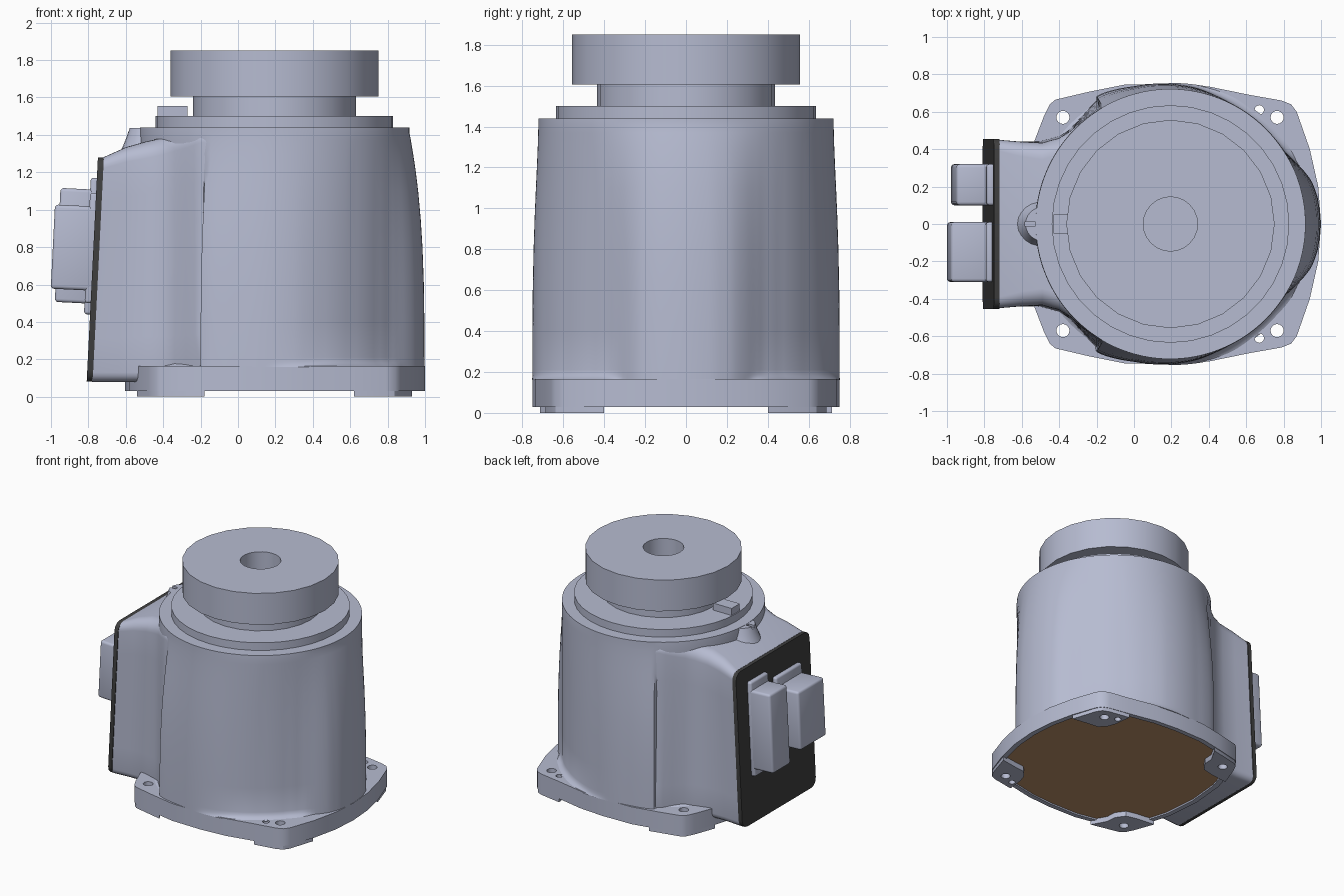
import bpy, bmesh, math
from mathutils import Matrix

if "Cube" in bpy.data.objects:
    bpy.data.objects.remove(bpy.data.objects["Cube"], do_unlink=True)


def material(name, rgb):
    m = bpy.data.materials.new(name)
    m.use_nodes = True
    m.diffuse_color = (*rgb, 1)
    bsdf = next(n for n in m.node_tree.nodes if n.type == 'BSDF_PRINCIPLED')
    bsdf.inputs["Base Color"].default_value = (*rgb, 1)
    return m


GREY = material("blue_grey_metal", (0.47, 0.50, 0.64))
DARK = material("black_gasket", (0.05, 0.05, 0.05))
BROWN = material("brown_underside", (0.50, 0.28, 0.14))
CX = 0.195      # axis of the round parts
TILT = 0.05     # lean of the connector panel


def shade(ob, angle=32):
    bpy.ops.object.select_all(action='DESELECT')
    ob.select_set(True)
    bpy.context.view_layer.objects.active = ob
    bpy.ops.object.shade_smooth_by_angle(angle=math.radians(angle))


def finish(name, bm, mats=(GREY,), angle=32):
    bmesh.ops.recalc_face_normals(bm, faces=bm.faces)
    me = bpy.data.meshes.new(name)
    bm.to_mesh(me)
    bm.free()
    ob = bpy.data.objects.new(name, me)
    bpy.context.collection.objects.link(ob)
    for m in mats:
        me.materials.append(m)
    shade(ob, angle)
    return ob


def loft(name, rings, **kw):
    bm = bmesh.new()
    vs = [[bm.verts.new(p) for p in ring] for ring in rings]
    n = len(vs[0])
    for a, b in zip(vs, vs[1:]):
        for i in range(n):
            j = (i + 1) % n
            bm.faces.new((a[i], a[j], b[j], b[i]))
    bm.faces.new(vs[0])
    bm.faces.new(vs[-1])
    return finish(name, bm, **kw)


def prism(name, pts, z0, z1):
    return loft(name, [[(x, y, z) for x, y in pts] for z in (z0, z1)])


def lathe(name, profile, cx, sides=24):
    return loft(name, [[(cx + r * math.cos(2 * math.pi * i / sides),
                         r * math.sin(2 * math.pi * i / sides), z)
                        for i in range(sides)] for r, z in profile])


def panel_box(name, loc, size, bevel, mat=GREY, only_x=False):
    # box leaning with the connector panel, with rounded edges
    bm = bmesh.new()
    bmesh.ops.create_cube(bm, size=1, matrix=Matrix.Diagonal((*size, 1)))
    edges = [e for e in bm.edges if not only_x or
             abs(e.verts[0].co.x - e.verts[1].co.x) > 1e-4]
    bmesh.ops.bevel(bm, geom=edges, offset=bevel, segments=3,
                    profile=0.5, affect='EDGES')
    ob = finish(name, bm, mats=(mat,))
    ob.location = loc
    ob.rotation_euler.y = TILT
    return ob


def cut(targets, cutter):
    for ob in targets:
        mod = ob.modifiers.new("cut", 'BOOLEAN')
        mod.object = cutter
        mod.operation = 'DIFFERENCE'
        mod.solver = 'EXACT'
        bpy.context.view_layer.objects.active = ob
        bpy.ops.object.modifier_apply(modifier=mod.name)
    bpy.data.objects.remove(cutter, do_unlink=True)
    for ob in targets:
        shade(ob)


# base flange: solid slab, then a shallow recess cut around a thin rim
half = [(1.0, 0), (0.985, 0.2), (0.94, 0.4), (0.87, 0.6), (0.84, 0.64),
        (0.79, 0.66), (0.62, 0.69), (0.4, 0.735), (0.2, 0.75), (-0.05, 0.745),
        (-0.25, 0.705), (-0.42, 0.665), (-0.45, 0.64), (-0.48, 0.58),
        (-0.53, 0.45), (-0.58, 0.28), (-0.605, 0)]
outline = half + [(x, -y) for x, y in half[-2:0:-1]]
inside = [(CX + (x - CX) * 0.95, y * 0.95) for x, y in outline]
base = prism("base_flange", outline, 0.03, 0.165)
recess = prism("recess", inside, -0.1, 0.045)
recess.hide_render = True
cut([base], recess)

# brown underside cover
cover = prism("underside_cover", inside, 0.042, 0.05)
cover.data.materials[0] = BROWN

# corner feet
right_pad = [(0.93, 0.4), (0.867, 0.595), (0.838, 0.637), (0.789, 0.657),
             (0.62, 0.686), (0.635, 0.55), (0.66, 0.48), (0.71, 0.43), (0.8, 0.42)]
left_pad = [(-0.54, 0.41), (-0.478, 0.578), (-0.448, 0.637), (-0.418, 0.662),
            (-0.18, 0.715), (-0.245, 0.6), (-0.25, 0.52), (-0.3, 0.45), (-0.38, 0.43)]
feet = []
for s, side in ((1, "back"), (-1, "front")):
    for pad, end in ((right_pad, "left"), (left_pad, "right")):
        feet.append(prism(f"{side}_{end}_foot", [(x, s * y) for x, y in pad], 0, 0.1))

# bolt and pin holes
for s in (1, -1):
    for x, y, r in ((0.765, 0.57, 0.035), (-0.38, 0.57, 0.035), (0.67, 0.61, 0.025)):
        drill = lathe("drill", [(r, -0.1), (r, 0.3)], x, 16)
        drill.data.transform(Matrix.Translation((0, s * y, 0)))
        drill.hide_render = True
        cut([base, cover] + [f for f in feet if
                             f.name.startswith("back" if s > 0 else "front") and
                             f.name.endswith("left_foot") == (x > 0)], drill)

# main housing: round at the top, with lobes spreading to the flange edge
LOBES = [(0, .08), (10, .078), (17, .067), (22, .045), (27, .02), (32, .002),
         (40, -.008), (55, -.008), (70, .006), (80, .02), (90, .028), (105, .04),
         (117, .066), (120, .068), (122, 0), (180, 0)]


def lobe(deg):
    for (a, u), (b, v) in zip(LOBES, LOBES[1:]):
        if deg <= b:
            return u + (v - u) * (deg - a) / (b - a)


rings = []
for z, flare in ((0.16, .045), (0.168, .028), (0.178, .015), (0.19, .006),
                 (0.21, 0), (0.4, 0), (0.6, 0), (0.8, 0), (0.95, 0), (1.1, 0),
                 (1.2, 0), (1.3, 0), (1.37, 0), (1.41, 0), (1.44, -.002)):
    k = min(1, max(0, 1 - ((z - 0.165) / 1.245) ** 3))
    ring = []
    for i in range(180):
        t = math.radians(i * 2)
        deg = min(i * 2, 360 - i * 2)
        e = lobe(deg)
        r = (0.722 + e * (k if deg < 55 else k ** 1.6)
             + flare * min(1, max(0, 1 - e / 0.03)))
        ring.append((CX + r * math.cos(t), r * math.sin(t), z))
    rings.append(ring)
loft("main_housing", rings, angle=35)

# connector housing flaring into the round body
# x, half width at bottom, half width at top, top height, corner radius, lean
SECTIONS = [(-.75, .45, .45, 1.28, .06, 1), (-.62, .44, .44, 1.335, .08, .7),
            (-.5, .44, .435, 1.365, .09, .3), (-.4, .47, .46, 1.385, .09, 0),
            (-.34, .51, .497, 1.393, .08, 0), (-.28, .575, .55, 1.4, .07, 0),
            (-.235, .625, .585, 1.404, .06, 0), (-.2, .66, .612, 1.408, .05, 0),
            (-.1, .66, .655, 1.41, .05, 0)]
rings = []
for x, wb, wt, zt, r, lean in SECTIONS:
    side = []
    for i in range(5):      # lower corner
        a = math.radians(-90 + i * 22.5)
        side.append((wb - .05 + .05 * math.cos(a), .13 + .05 * math.sin(a)))
    for i in range(1, 6):   # straight wall
        f = i / 6
        side.append((wb + (wt - wb) * f, .13 + (zt - r - .13) * f))
    for i in range(7):      # upper corner
        a = math.radians(i * 15)
        side.append((wt - r + r * math.cos(a), zt - r + r * math.sin(a)))
    loop = side + [(-y, z) for y, z in reversed(side)]
    rings.append([(x + lean * TILT * (z - .68), y, z) for y, z in loop])
loft("connector_housing", rings, angle=40)

# black panel and the two connectors
panel_box("connector_panel", (-.763, 0, .68), (.032, .91, 1.2), .06, DARK, True)
panel_box("wide_connector", (-.875, -.15, .797), (.23, .32, .45), .018)
panel_box("wide_connector_flange", (-.783, -.15, .795), (.045, .32, .59), .015)
panel_box("narrow_connector", (-.872, .21, .807), (.185, .22, .61), .018)
panel_box("narrow_connector_flange", (-.783, .21, .805), (.045, .22, .73), .015)

# stepped collar, neck and rotating cap with bore
lathe("collar", [(.635, 1.42), (.635, 1.5)], CX, 36)
lathe("neck_and_cap", [(.435, 1.48), (.435, 1.605), (.557, 1.605), (.557, 1.85),
                       (.145, 1.85), (.145, 1.52)], CX)

# stop tab on the collar
prism("stop_tab", [(-.43, -.05), (-.27, -.05), (-.27, .05), (-.43, .05)], 1.49, 1.555)

# slotted index lug at the shoulder
lug = lathe("index_lug", [(.145, 1.3), (.125, 1.34), (.105, 1.39), (.09, 1.438)], -.49)
slot = prism("slot", [(-.59, -.014), (-.53, -.014), (-.53, .014), (-.59, .014)], 1.42, 1.5)
slot.hide_render = True
cut([lug], slot)
